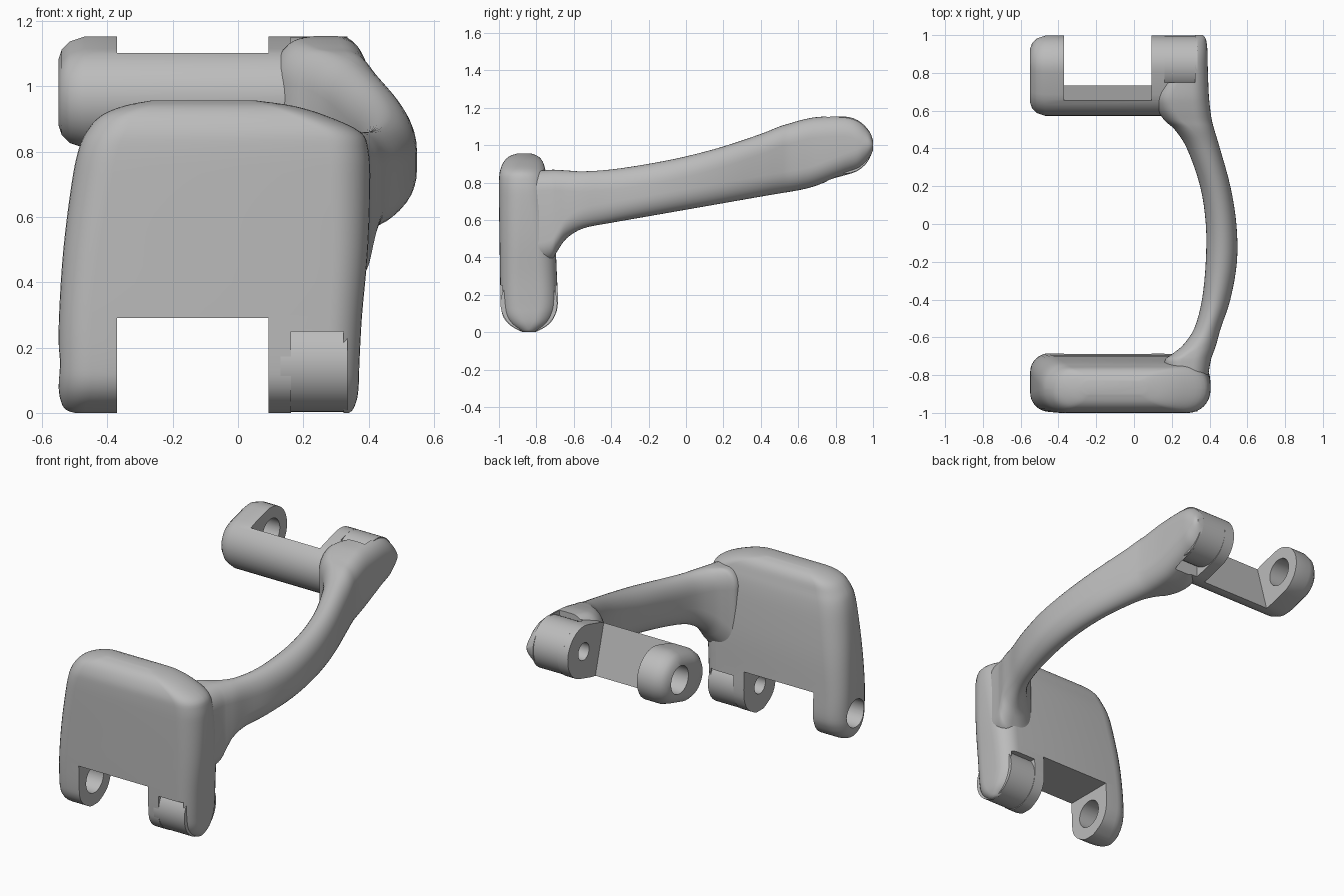
import bpy, bmesh, math
from mathutils import Matrix, Vector

cube = bpy.data.objects.get("Cube")
if cube:
    bpy.data.objects.remove(cube, do_unlink=True)

TILT = 0.27                      # slope of the rear hinge bar
FRONT_PIN = (-0.84, 0.155)       # y, z of the hinge axes
REAR_PIN = (0.845, 1.0)

grey = bpy.data.materials.new("satin_grey")
grey.use_nodes = True
grey.diffuse_color = (0.5, 0.5, 0.5, 1)
grey.node_tree.nodes["Principled BSDF"].inputs["Base Color"].default_value = (0.5, 0.5, 0.5, 1)


def to_object(name, bm):
    bmesh.ops.remove_doubles(bm, verts=bm.verts, dist=0.0001)
    bmesh.ops.recalc_face_normals(bm, faces=bm.faces)
    mesh = bpy.data.meshes.new(name)
    bm.to_mesh(mesh)
    bm.free()
    mesh.materials.append(grey)
    obj = bpy.data.objects.new(name, mesh)
    bpy.context.scene.collection.objects.link(obj)
    return obj


def smooth_rows(rows, steps=4):
    """Catmull-Rom interpolation of every column in a table of sections."""
    rows = [Vector(r) for r in rows]
    result = []
    for i in range(len(rows) - 1):
        a, b, c, d = (rows[max(0, min(len(rows) - 1, i + k))] for k in (-1, 0, 1, 2))
        for s in range(steps):
            t = s / steps
            result.append(b + (c - a) * (t / 2) + (a * 2 - b * 5 + c * 4 - d) * (t * t / 2)
                          + (b * 3 - a - c * 3 + d) * (t ** 3 / 2))
    return result + [rows[-1]]


def ring(u0, u1, v0, v1, ru, rv, steps=8):
    """Rounded rectangle as (u, v) points."""
    cu, cv, hu, hv = (u0 + u1) / 2, (v0 + v1) / 2, (u1 - u0) / 2, (v1 - v0) / 2
    ru, rv = min(ru, hu), min(rv, hv)
    points = []
    for q, (su, sv) in enumerate(((1, 1), (-1, 1), (-1, -1), (1, -1))):
        for i in range(steps + 1):
            a = (q + i / steps) * math.pi / 2
            points.append((cu + su * (hu - ru) + ru * math.cos(a),
                           cv + sv * (hv - rv) + rv * math.sin(a)))
    return points


def loft(name, rings, place):
    """Skin rings of (position, points); place maps (position, u, v) to space."""
    bm = bmesh.new()
    loops = [[bm.verts.new(place(t, u, v)) for u, v in pts] for t, pts in rings]
    for a, b in zip(loops, loops[1:]):
        for i in range(len(a)):
            j = (i + 1) % len(a)
            bm.faces.new((a[i], a[j], b[j], b[i]))
    bm.faces.new(loops[0])
    bm.faces.new(loops[-1])
    return to_object(name, bm)


def box(name, xs, ys, zs, tilt=0.0, pivot=(0, 0)):
    bm = bmesh.new()
    bmesh.ops.create_cube(bm, size=1)
    size = [b - a for a, b in (xs, ys, zs)]
    mid = [(a + b) / 2 for a, b in (xs, ys, zs)]
    turn = (Matrix.Translation((0, *pivot)) @ Matrix.Rotation(tilt, 4, 'X')
            @ Matrix.Translation(mid) @ Matrix.Diagonal((*size, 1)))
    bmesh.ops.transform(bm, matrix=turn, verts=bm.verts)
    return to_object(name, bm)


def rod(name, x0, x1, centre, radius):
    bm = bmesh.new()
    bmesh.ops.create_cone(bm, cap_ends=True, segments=48, radius1=radius,
                          radius2=radius, depth=x1 - x0)
    turn = Matrix.Translation(((x0 + x1) / 2, *centre)) @ Matrix.Rotation(math.pi / 2, 4, 'Y')
    bmesh.ops.transform(bm, matrix=turn, verts=bm.verts)
    return to_object(name, bm)


def cut(obj, *cutters):
    """Subtract the cutters and bake the result into the object's mesh."""
    for cutter in cutters:
        mod = obj.modifiers.new("cut", 'BOOLEAN')
        mod.object, mod.operation, mod.solver = cutter, 'DIFFERENCE', 'EXACT'
    graph = bpy.context.evaluated_depsgraph_get()
    graph.update()
    baked = bpy.data.meshes.new_from_object(obj.evaluated_get(graph))
    obj.modifiers.clear()
    obj.data = baked


# Front plate: z, left x, right x, front y, back y, corner radius
plate_rows = [
    (0.0, -0.50, 0.34, -0.87, -0.81, .03), (0.012, -0.53, 0.353, -0.90, -0.78, .06),
    (0.045, -0.545, 0.365, -0.95, -0.73, .09), (0.09, -0.55, 0.37, -0.98, -0.70, .10),
    (0.155, -0.55, 0.372, -0.99, -0.685, .10), (0.3, -0.548, 0.38, -0.994, -0.69, .10),
    (0.5, -0.535, 0.398, -0.997, -0.70, .11), (0.7, -0.51, 0.405, -1.0, -0.72, .12),
    (0.80, -0.49, 0.40, -1.0, -0.735, .12), (0.86, -0.465, 0.375, -0.995, -0.75, .12),
    (0.91, -0.42, 0.27, -0.975, -0.765, .10), (0.94, -0.35, 0.17, -0.945, -0.79, .08),
    (0.956, -0.27, 0.06, -0.90, -0.83, .04)]
plate = loft("front_plate",
             [(z, ring(x0, x1, y0, y1, r, r)) for z, x0, x1, y0, y1, r in smooth_rows(plate_rows)],
             lambda t, u, v: (u, v, t))

# Curved side arm: y, inner x, outer x, bottom z, top z
arm_rows = [
    (-0.85, 0.18, 0.385, 0.36, 0.86), (-0.73, 0.16, 0.405, 0.38, 0.868),
    (-0.69, 0.20, 0.417, 0.43, 0.868), (-0.64, 0.26, 0.435, 0.50, 0.865),
    (-0.55, 0.32, 0.46, 0.555, 0.86), (-0.4, 0.36, 0.51, 0.585, 0.87),
    (-0.2, 0.38, 0.545, 0.62, 0.90), (0.0, 0.38, 0.542, 0.655, 0.94),
    (0.2, 0.35, 0.51, 0.69, 0.993), (0.4, 0.28, 0.455, 0.725, 1.06),
    (0.5, 0.215, 0.425, 0.742, 1.10), (0.55, 0.16, 0.412, 0.75, 1.115),
    (0.62, 0.12, 0.402, 0.763, 1.135), (0.7, 0.12, 0.395, 0.785, 1.15),
    (0.85, 0.2, 0.39, 0.845, 1.156), (0.93, 0.2, 0.388, 0.875, 1.13),
    (0.98, 0.2, 0.38, 0.925, 1.08), (1.0, 0.2, 0.365, 0.97, 1.03)]
arm = loft("side_arm",
           [(y, ring(x0, x1, z0, z1, 0.09, 0.11)) for y, x0, x1, z0, z1 in smooth_rows(arm_rows)],
           lambda t, u, v: (u, t, v))

# Rear hinge bar: x, inset of its rounded section
bar_rows = [(-0.55, 0.07), (-0.54, 0.04), (-0.515, 0.015), (-0.47, 0), (0.32, 0), (0.335, 0.015)]
tilt = Matrix.Rotation(TILT, 3, 'X')
bar_centre = Vector((0, 0.785, 0.982))
bar = loft("rear_bar",
           [(x, ring(-.215 + d, .215 - d, -.155 + d, .155 - d, .155 - d, .155 - d))
            for x, d in bar_rows],
           lambda t, u, v: bar_centre + tilt @ Vector((t, u, v)))

# Barrels beside the arm ends
barrels = [rod(name, 0.13, 0.335, centre, 0.152)
           for name, centre in (("front_barrel", FRONT_PIN), ("rear_barrel", REAR_PIN))]

# Gaps between lugs, steps around the barrels, pin holes
gap, step = (-0.37, 0.093), (0.162, 0.323)
front_cutters = [box("front_gap", gap, (-1.2, -0.5), (-0.2, 0.29)),
                 box("front_step", step, (-1.2, -0.5), (-0.2, 0.25))]
rear_cutters = [box("rear_gap", gap, (0, 0.6), (-0.5, 0.5), TILT, (0.695, 0.95)),
                box("rear_step", step, (0.75, 1.2), (0.6, 1.4))]
for cutters, centre in ((front_cutters, FRONT_PIN), (rear_cutters, REAR_PIN)):
    cutters.append(rod("through_hole", -0.7, -0.3, centre, 0.083))
    cutters.append(rod("blind_hole", 0.0, 0.28, centre, 0.052))

cut(plate, *front_cutters)
cut(bar, *rear_cutters)
cut(arm, rear_cutters[1])
cut(barrels[0], front_cutters[-1])
cut(barrels[1], rear_cutters[-1])
for cutter in front_cutters + rear_cutters:
    bpy.data.objects.remove(cutter, do_unlink=True)

# Smooth shading with crisp cut edges
for part in (plate, arm, bar, *barrels):
    part.data.shade_smooth()
    part.data.set_sharp_from_angle(angle=math.radians(35))
